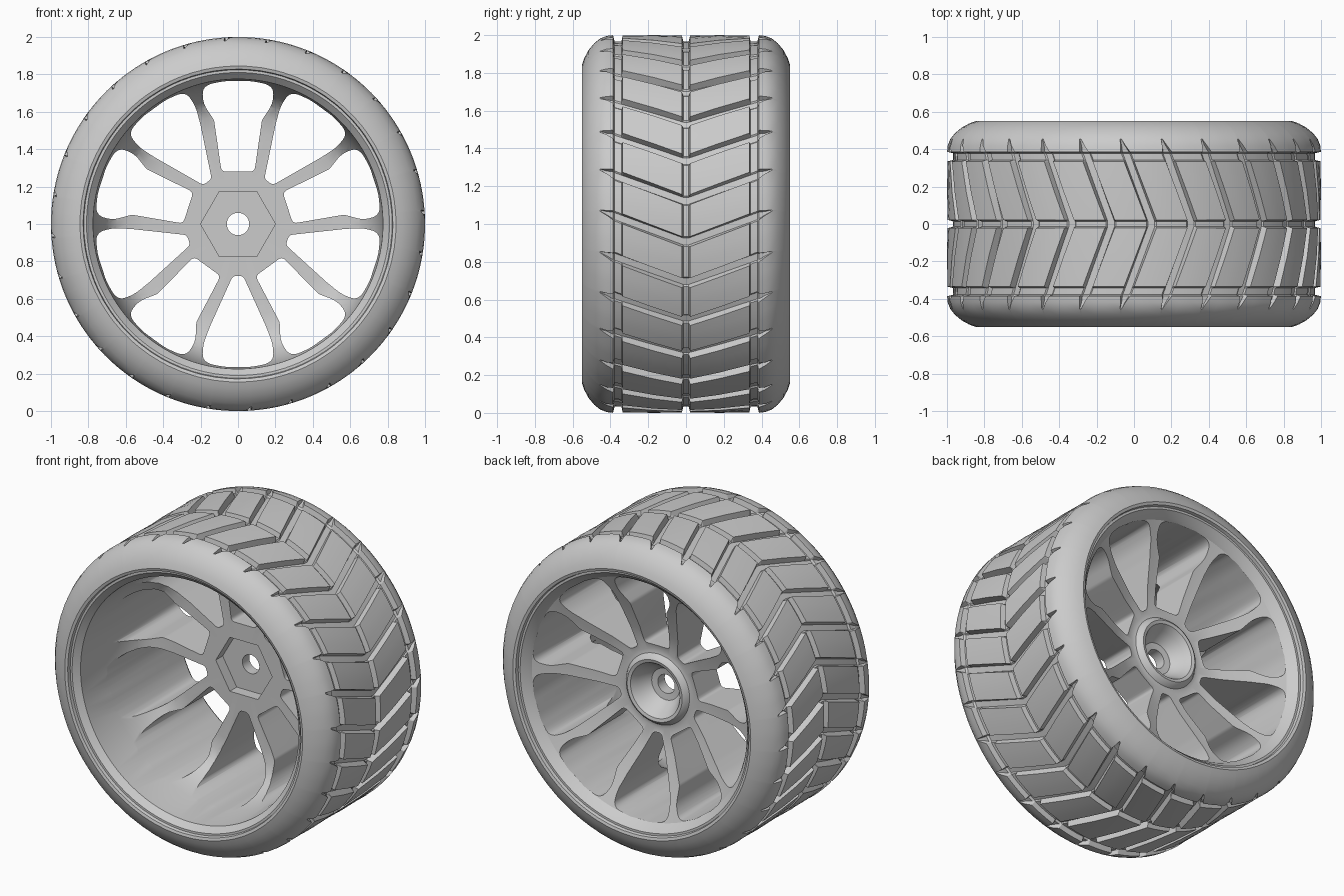
import bpy, bmesh, math
from mathutils import Vector

if "Cube" in bpy.data.objects:
    bpy.data.objects.remove(bpy.data.objects["Cube"])

CZ = 1.0          # axle height
PITCH = 28        # tread pattern repeats


def make(name, verts, faces):
    me = bpy.data.meshes.new(name)
    me.from_pydata(verts, [], faces)
    bm = bmesh.new()
    bm.from_mesh(me)
    bmesh.ops.recalc_face_normals(bm, faces=bm.faces)
    bm.to_mesh(me)
    bm.free()
    ob = bpy.data.objects.new(name, me)
    bpy.context.collection.objects.link(ob)
    return ob


def ring_faces(rows, cols):
    """Quads of a closed grid (torus topology)."""
    return [(i * cols + j, i * cols + (j + 1) % cols,
             (i + 1) % rows * cols + (j + 1) % cols, (i + 1) % rows * cols + j)
            for i in range(rows) for j in range(cols)]


def polar(r, a, y):
    return (r * math.cos(a), y, CZ + r * math.sin(a))


def smooth(ob, deg):
    bpy.ops.object.select_all(action='DESELECT')
    ob.select_set(True)
    bpy.context.view_layer.objects.active = ob
    bpy.ops.object.shade_smooth_by_angle(angle=math.radians(deg))


# tire: swept grid, chevron grooves are pushed-in columns
half = [(.014, .967), (.022, .997), (.17, 1.0), (.335, .998), (.342, .967),
        (.378, .967), (.386, 1.0), (.42, .996), (.455, .982), (.485, .958),
        (.515, .922), (.538, .88), (.55, .845), (.545, .828), (.515, .822), (.48, .811)]
profile = [(-y, r) for y, r in reversed(half)] + half
# (fraction of pitch from groove centre, is groove floor)
columns = [(-.12, 0), (-.085, 1), (.085, 1), (.12, 0), (.37, 0), (.63, 0)]
step = math.tau / PITCH
verts = []
for y, r in profile:
    ay = abs(y)
    shift = math.radians(-5.84 + 22 * min(ay, .46))
    for p in range(PITCH):
        for f, low in columns:
            if ay > .38 and abs(f) < .2:      # shoulder notches narrow outwards
                f *= max(.15, 1 - (ay - .38) / .075)
            floor = .96 if ay < .38 else .972
            rr = min(r, floor) if low and ay < .44 else r
            verts.append(polar(rr, (p + f) * step + shift, y))
tire = make("tire", verts, ring_faces(len(profile), PITCH * len(columns)))
smooth(tire, 20)

# rim: barrel, deep spoke disc and hub cup in one revolved section (radius, y)
section = [(.825, -.525), (.825, -.5), (.81, -.48), (.81, .48), (.825, .5), (.825, .525),
           (.81, .525), (.778, .49), (.765, .47), (.7, .44), (.6, .395),
           (.4, .32), (.25, .28), (.225, .285), (.21, .308), (.195, .318), (.175, .313),
           (.15, .275), (.125, .23), (.10, .205), (.06, .20),
           (.06, .06), (.5, .06), (.59, .05), (.65, .025), (.695, -.02), (.73, -.09),
           (.75, -.16), (.765, -.25), (.775, -.49), (.81, -.525)]
SEG = 120
verts = [polar(r, math.tau * j / SEG, y) for r, y in section for j in range(SEG)]
rim = make("rim", verts, ring_faces(len(section), SEG))


def rounded(points, n=6):
    """Round polygon corners; points are (x, y, radius)."""
    out = []
    for i, (x, y, rad) in enumerate(points):
        c = Vector((x, y))
        a = Vector(points[i - 1][:2]) - c
        b = Vector(points[(i + 1) % len(points)][:2]) - c
        pa = c + a.normalized() * min(rad, a.length * .48)
        pb = c + b.normalized() * min(rad, b.length * .48)
        for k in range(n + 1):
            t = k / n
            out.append(pa * (1 - t) ** 2 + c * 2 * t * (1 - t) + pb * t * t)
    return out


def prisms(name, outlines, y0, y1):
    verts, faces = [], []
    for o in outlines:
        s, n = len(verts), len(o)
        verts += [(p[0], y, CZ + p[1]) for y in (y0, y1) for p in o]
        faces += [tuple(range(s, s + n)), tuple(range(s + n, s + 2 * n))]
        faces += [(s + k, s + (k + 1) % n, s + n + (k + 1) % n, s + n + k) for k in range(n)]
    ob = make(name, verts, faces)
    ob.hide_render = True
    return ob


def turned(points, deg):
    a = math.radians(deg)
    return [(p[0] * math.cos(a) - p[1] * math.sin(a),
             p[0] * math.sin(a) + p[1] * math.cos(a)) for p in points]


# spoke windows: wide and narrow at the hub, alternating
lobe = [(.187, .645, .04), (.19, .740, .085), (.075, .764, .03)]
wide = [(.088, .28, .025), (.128, .555, .012)] + lobe
narrow = [(.028, .278, .02), (.15, .548, .012)] + lobe


def mirrored(side):
    return rounded(side + [(-x, y, r) for x, y, r in reversed(side)])


outlines = []
for k in range(5):
    outlines.append(turned(mirrored(wide), 72 * k))
    outlines.append(turned(mirrored(narrow), 72 * k + 36))
windows = prisms("window_cutter", outlines, -.45, .7)

# hexagonal drive socket
hexagon = [(.2 * math.cos(math.radians(60 * k)), .2 * math.sin(math.radians(60 * k)))
           for k in range(6)]
socket = prisms("socket_cutter", [hexagon], -.1, .13)

for cutter in (windows, socket):
    mod = rim.modifiers.new(cutter.name, 'BOOLEAN')
    mod.operation = 'DIFFERENCE'
    mod.solver = 'EXACT'
    mod.object = cutter
    bpy.context.view_layer.objects.active = rim
    bpy.ops.object.modifier_apply(modifier=mod.name)
    bpy.data.objects.remove(cutter)
smooth(rim, 30)
